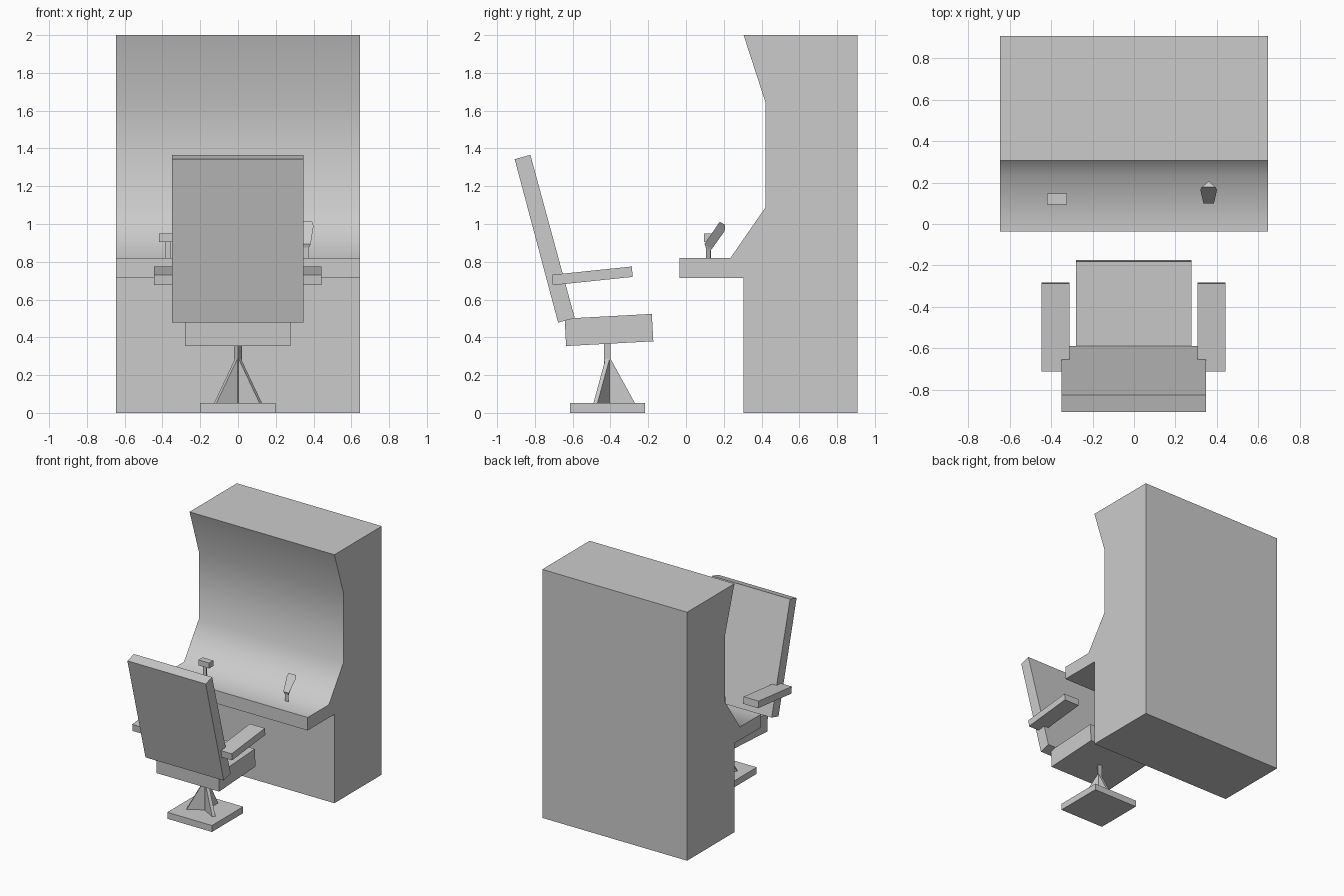
import bpy, bmesh, math
from mathutils import Matrix, Vector

if "Cube" in bpy.data.objects:
    bpy.data.objects.remove(bpy.data.objects["Cube"])


def finish(name, bm, smooth=None):
    bmesh.ops.recalc_face_normals(bm, faces=bm.faces)
    me = bpy.data.meshes.new(name)
    bm.to_mesh(me)
    bm.free()
    ob = bpy.data.objects.new(name, me)
    bpy.context.collection.objects.link(ob)
    if smooth:
        me.shade_smooth()
        me.set_sharp_from_angle(angle=math.radians(smooth))
    return ob


def loft(name, rings, smooth=None):
    """Skin a list of equal-length point rings and cap both ends."""
    bm = bmesh.new()
    vs = [[bm.verts.new(p) for p in r] for r in rings]
    n = len(vs[0])
    for a, b in zip(vs, vs[1:]):
        for i in range(n):
            j = (i + 1) % n
            bm.faces.new((a[i], a[j], b[j], b[i]))
    bm.faces.new(vs[0])
    bm.faces.new(vs[-1])
    return finish(name, bm, smooth)


def slab(name, profile, x0, x1, smooth=None):
    """Extrude a (y, z) profile along x."""
    return loft(name, [[(x, y, z) for y, z in profile] for x in (x0, x1)], smooth)


def box(name, x0, x1, y0, y1, z0, z1):
    return slab(name, [(y0, z0), (y1, z0), (y1, z1), (y0, z1)], x0, x1)


def tri_post(name, cx, cy, r, z0, z1, turn):
    """Three-sided post."""
    angles = [math.radians(turn + 120 * i) for i in range(3)]
    return loft(name, [[(cx + r * math.cos(a), cy + r * math.sin(a), z)
                        for a in angles] for z in (z0, z1)])


# Console cabinet with desk and curved screen wall
slab("console", [(0.305, 2.0), (0.422, 1.64), (0.422, 1.09), (0.235, 0.82),
                 (-0.035, 0.82), (-0.035, 0.715), (0.305, 0.715), (0.305, 0),
                 (0.907, 0), (0.907, 2.0)], -0.645, 0.645, smooth=60)

# Chair back, seat and armrests
slab("chair_back", [(-0.907, 1.343), (-0.824, 1.366), (-0.589, 0.502),
                    (-0.677, 0.478)], -0.35, 0.347)
slab("seat", [(-0.642, 0.499), (-0.181, 0.524), (-0.173, 0.379),
              (-0.635, 0.354)], -0.28, 0.277)
for side, x0, x1 in (("left", -0.445, -0.311), ("right", 0.307, 0.441)):
    slab(side + "_armrest", [(-0.71, 0.731), (-0.287, 0.775),
                             (-0.282, 0.72), (-0.705, 0.676)], x0, x1)

# Chair base, three-sided column and three fins
box("chair_base", -0.2, 0.198, -0.614, -0.217, 0, 0.052)
tri_post("chair_column", 0, -0.41, 0.023, 0.05, 0.37, -90)
for i in range(3):
    fin = slab("column_fin_%d" % (i + 1),
               [(0.0, 0.05), (0.14, 0.05), (0.009, 0.29), (0.0, 0.29)],
               -0.0125, 0.0125)
    fin.data.transform(Matrix.Translation(Vector((0, -0.41, 0)))
                       @ Matrix.Rotation(math.radians(120 * i), 4, 'Z'))

# Throttle lever on the left of the desk
tri_post("lever_stem", -0.37, 0.114, 0.0175, 0.81, 0.93, 90)
box("lever_handle", -0.419, -0.323, 0.094, 0.147, 0.906, 0.95)

# Joystick on the right: triangular sections (front y, z, rear y, z, half width)
sections = [(0.105, 0.81, 0.131, 0.81, 0.016),
            (0.105, 0.875, 0.131, 0.86, 0.016),
            (0.098, 0.895, 0.136, 0.867, 0.025),
            (0.164, 0.99, 0.205, 0.963, 0.04),
            (0.178, 1.012, 0.206, 0.996, 0.033)]
loft("joystick", [[(0.36 - w, fy, fz), (0.36 + w, fy, fz), (0.36, ry, rz)]
                  for fy, fz, ry, rz, w in sections])
